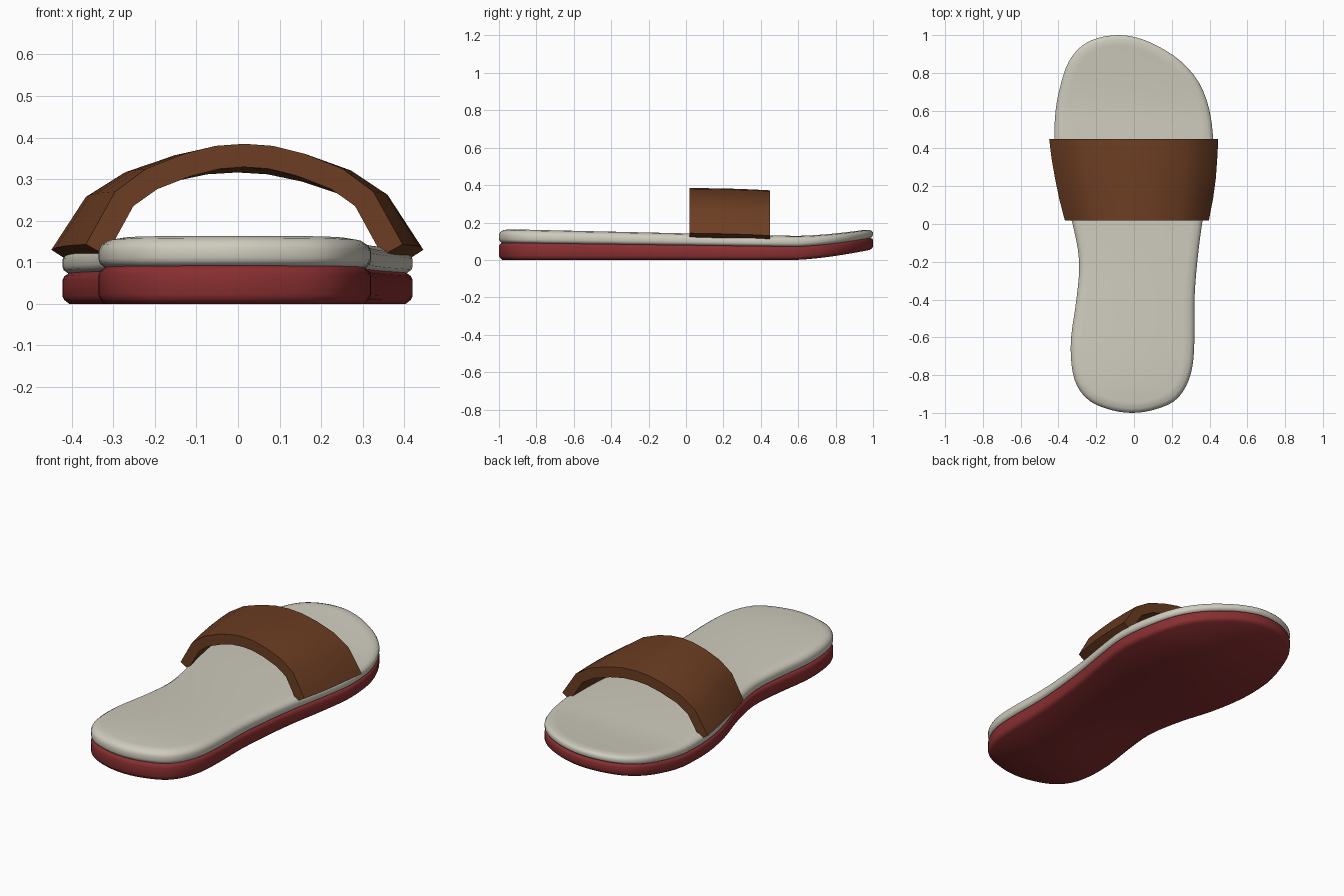
import bpy, bmesh, math
from mathutils import Vector

if "Cube" in bpy.data.objects:
    bpy.data.objects.remove(bpy.data.objects["Cube"])


def material(name, rgb):
    m = bpy.data.materials.new(name)
    m.diffuse_color = (*rgb, 1)
    m.use_nodes = True
    m.node_tree.nodes["Principled BSDF"].inputs["Base Color"].default_value = m.diffuse_color
    return m


RED = material("dark red", (0.25, 0.028, 0.030))
CREAM = material("cream", (0.62, 0.60, 0.51))
BROWN = material("leather brown", (0.150, 0.047, 0.016))


def finish(name, bm, mat, angle):
    bmesh.ops.recalc_face_normals(bm, faces=bm.faces)
    me = bpy.data.meshes.new(name)
    bm.to_mesh(me)
    bm.free()
    me.materials.append(mat)
    ob = bpy.data.objects.new(name, me)
    bpy.context.collection.objects.link(ob)
    bpy.ops.object.select_all(action='DESELECT')
    ob.select_set(True)
    bpy.context.view_layer.objects.active = ob
    bpy.ops.object.shade_smooth_by_angle(angle=math.radians(angle))
    return ob


# Foot outline: y, left x, right x
ROWS = [(-.985, -.12, .10), (-.94, -.23, .21), (-.86, -.30, .275), (-.75, -.33, .31),
        (-.6, -.333, .32), (-.4, -.305, .32), (-.2, -.29, .335), (0, -.325, .36),
        (.2, -.385, .395), (.4, -.42, .42), (.6, -.415, .40), (.75, -.385, .343),
        (.86, -.345, .25), (.94, -.28, .13), (.985, -.19, .02)]
ctrl = ([Vector((-.01, -1))] + [Vector((r, y)) for y, l, r in ROWS] + [Vector((-.08, 1))]
        + [Vector((l, y)) for y, l, r in reversed(ROWS)])


def smooth_loop(pts, steps):
    out, n = [], len(pts)
    for i in range(n):
        a, b, c, d = (pts[(i + k) % n] for k in (-1, 0, 1, 2))
        for s in range(steps):
            t = s / steps
            out.append(0.5 * (2 * b + (c - a) * t + (2 * a - 5 * b + 4 * c - d) * t * t
                              + (3 * b - a - 3 * c + d) * t ** 3))
    return out


outline = smooth_loop(ctrl, 3)
N = len(outline)


def inset(d):
    res = []
    for i, p in enumerate(outline):
        t = (outline[(i + 1) % N] - outline[i - 1]).normalized()
        res.append(p + Vector((-t.y, t.x)) * d)
    return res


def lift(y):  # toe spring
    return 0.057 * (max(0, y - 0.58) / 0.42) ** 1.5


def ground(y):
    return lift(y)


def joint(y):
    return 0.092 - 0.0130 * (y + 1) + 0.95 * lift(y)


def footbed(y):
    return 0.165 - 0.0231 * (y + 1) + 0.85 * lift(y)


# Slab from stacked outlines: rings are (inset, height fraction)
def slab(name, rings, low, high, mat):
    bm = bmesh.new()
    loops = []
    for d, f in rings:
        loops.append([bm.verts.new((p.x, p.y, low(p.y) * (1 - f) + high(p.y) * f))
                      for p in inset(d)])
    for a, b in zip(loops, loops[1:]):
        for i in range(N):
            j = (i + 1) % N
            bm.faces.new((a[i], a[j], b[j], b[i]))
    for lp in (loops[0], loops[-1]):  # caps run left to right
        for i in range(N // 2):
            q = [lp[i], lp[i + 1], lp[N - i - 1], lp[(N - i) % N]]
            bm.faces.new(list(dict.fromkeys(q)))
    return finish(name, bm, mat, 50)


slab("outsole", [(.016, 0), (.004, .13), (0, .25), (0, .78), (.004, .9), (.014, 1)],
     ground, joint, RED)
slab("footbed", [(.014, 0), (.003, .13), (0, .27), (0, .58), (.006, .76), (.022, .92), (.055, 1)],
     joint, footbed, CREAM)

# Strap: arched band, widening toward the toes
HALF = [(1, .143), (.815, .27), (.62, .325), (.38, .361), (.18, .380)]
ARCH = [(-u, z) for u, z in HALF] + [(0, .385)] + HALF[::-1]
STATIONS = [(.018, -.366, .396, 0), (.13, -.395, .418, -.002), (.24, -.418, .433, -.004),
            (.35, -.437, .441, -.008), (.45, -.449, .446, -.013)]
THICK = 0.056

bm = bmesh.new()
sections = []
for y, xl, xr, dz in STATIONS:
    c, h = (xl + xr) / 2, (xr - xl) / 2
    outer = [Vector((c + u * h, z + dz)) for u, z in ARCH]
    inner = []
    for i, p in enumerate(outer):
        t = (outer[min(i + 1, len(outer) - 1)] - outer[max(i - 1, 0)]).normalized()
        inner.append(p + Vector((t.y, -t.x)) * THICK)
    sections.append([bm.verts.new((p.x, y, p.y)) for p in outer + inner[::-1]])
M = len(sections[0])
for a, b in zip(sections, sections[1:]):
    for i in range(M):
        j = (i + 1) % M
        bm.faces.new((a[i], a[j], b[j], b[i]))
for s in (sections[0], sections[-1]):  # front and rear edges
    for i in range(M // 2 - 1):
        bm.faces.new((s[i], s[i + 1], s[M - 2 - i], s[M - 1 - i]))
finish("strap", bm, BROWN, 35)
